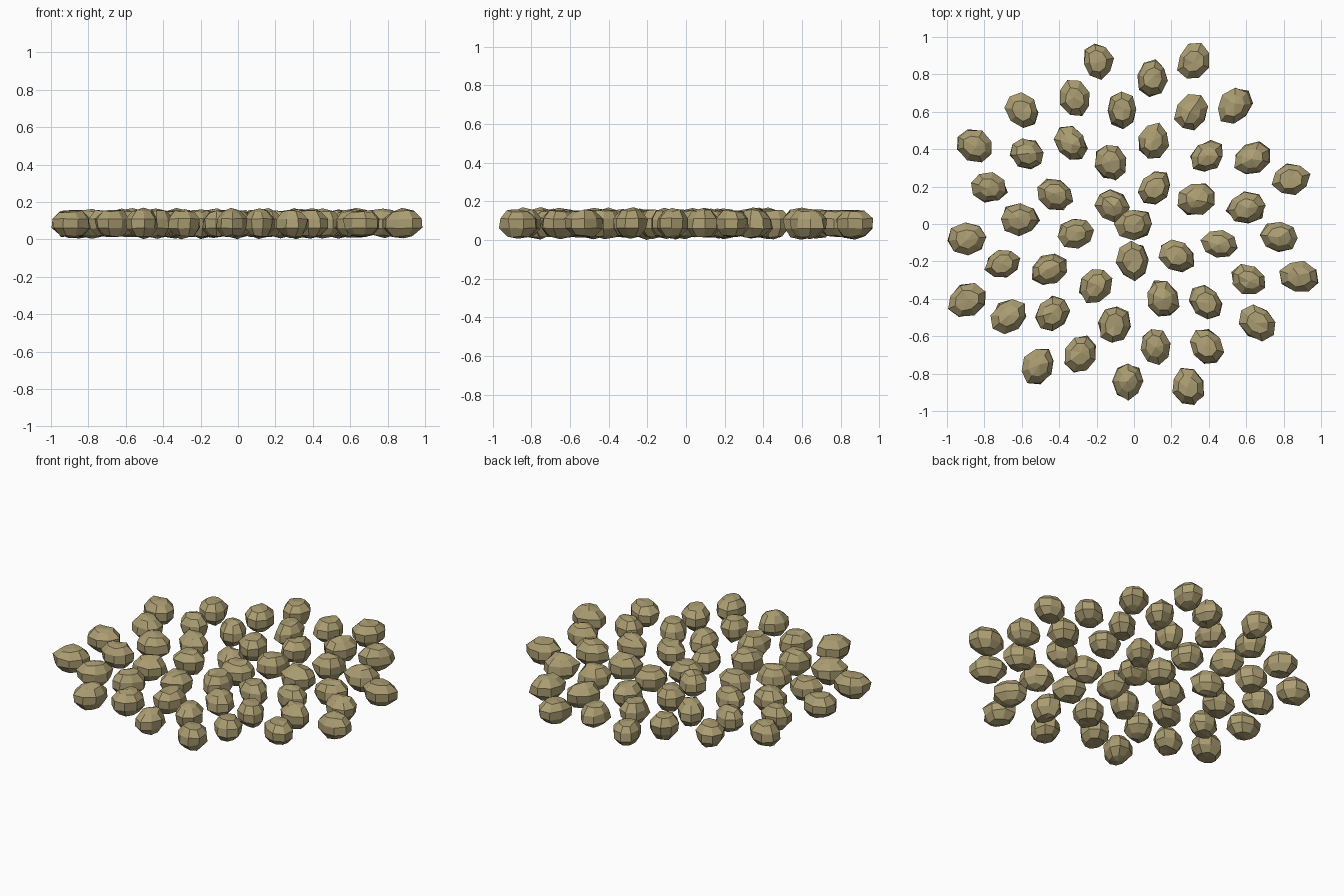
import bpy
import bmesh
import math
import random
from mathutils import Matrix, Vector

cube = bpy.data.objects.get("Cube")
if cube:
    bpy.data.objects.remove(cube, do_unlink=True)

random.seed(7)

COUNT = 48
GOLDEN_ANGLE = math.pi * (3 - math.sqrt(5))
SPACING = 0.14
DRIFT = 0.035
HALF_HEIGHT = 0.08
CENTRE_HEIGHT = 0.085

# Single stone colour
stone = bpy.data.materials.new("tan_stone")
stone.use_nodes = True
colour = (0.41, 0.34, 0.17, 1)
stone.diffuse_color = colour
shader = stone.node_tree.nodes["Principled BSDF"]
shader.inputs["Base Color"].default_value = colour
shader.inputs["Roughness"].default_value = 0.9


def make_pebble(name, location, heading):
    """A faceted, slightly lumpy ellipsoid, long axis along the heading."""
    bm = bmesh.new()
    bmesh.ops.create_uvsphere(bm, u_segments=8, v_segments=5, radius=1)

    # Chip each corner in or out a little
    for vert in bm.verts:
        is_pole = abs(vert.co.z) > 0.99
        side = random.uniform(0.9, 1.1)
        vert.co.x *= side
        vert.co.y *= side
        vert.co.z *= random.uniform(0.82, 1.06) if is_pole else random.uniform(0.9, 1.12)
        if is_pole:
            vert.co.x += random.uniform(-0.1, 0.1)
            vert.co.y += random.uniform(-0.1, 0.1)

    # Stretch to an oval and turn it outwards
    size = random.uniform(0.96, 1.04)
    stretch = Matrix.Diagonal((0.104 * size, 0.086 * size, HALF_HEIGHT, 1))
    bmesh.ops.transform(bm, matrix=Matrix.Rotation(heading, 4, "Z") @ stretch,
                        verts=bm.verts)

    mesh = bpy.data.meshes.new(name)
    bm.to_mesh(mesh)
    bm.free()
    mesh.materials.append(stone)
    pebble = bpy.data.objects.new(name, mesh)
    pebble.location = location
    bpy.context.collection.objects.link(pebble)
    return pebble


# Scatter the pebbles in a sunflower spiral
for i in range(COUNT):
    angle = i * GOLDEN_ANGLE
    radius = SPACING * math.sqrt(i)
    shift = DRIFT * min(1, i / 3)
    spot = Vector((radius * math.cos(angle) - shift,
                   radius * math.sin(angle),
                   CENTRE_HEIGHT))
    make_pebble(f"pebble_{i + 1:02d}", spot, angle)
